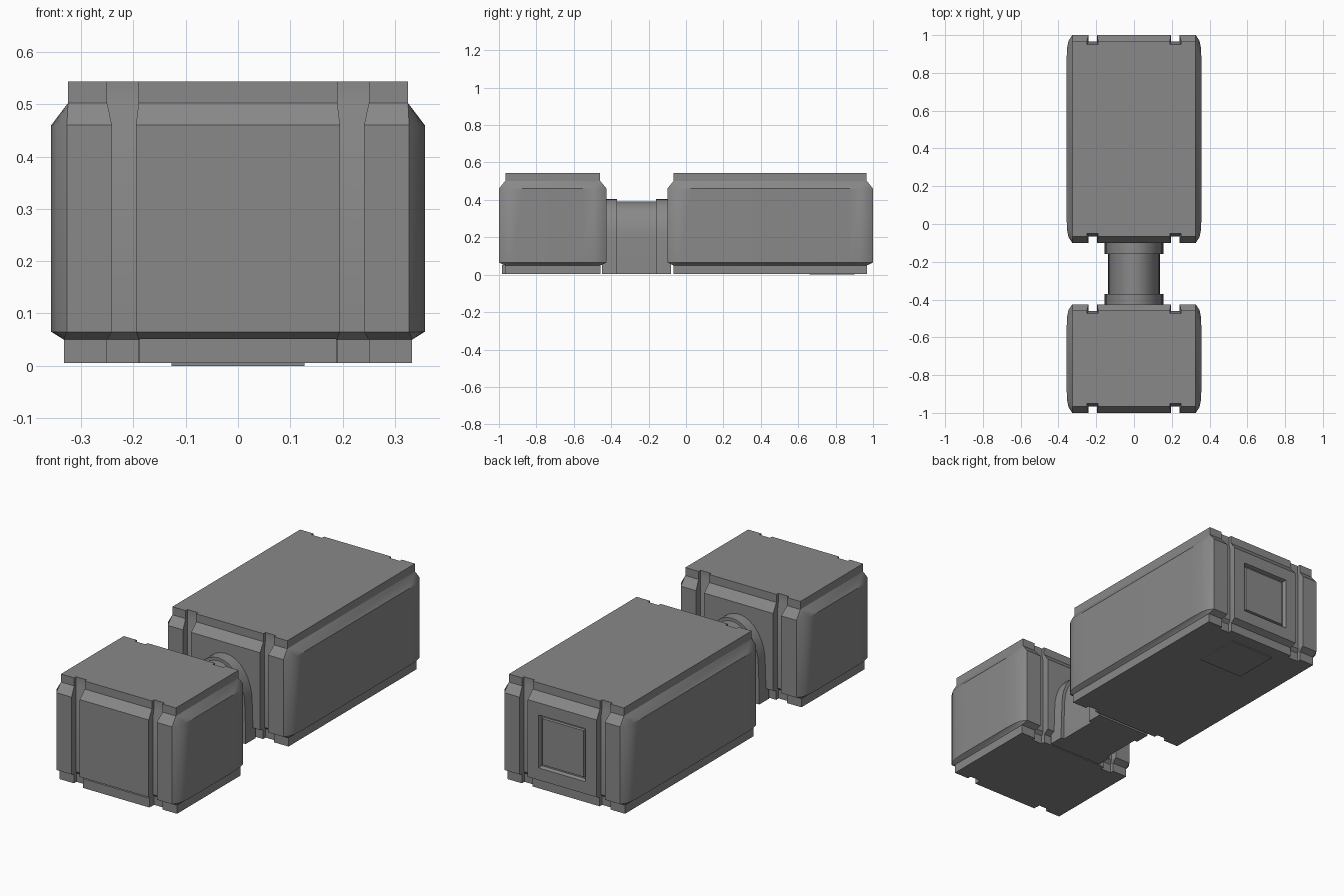
import bpy, bmesh, math

cube = bpy.data.objects.get("Cube")
if cube:
    bpy.data.objects.remove(cube, do_unlink=True)

# Single grey material
grey = bpy.data.materials.new("mid_grey")
grey.use_nodes = True
colour = (0.25, 0.25, 0.25, 1)
grey.diffuse_color = colour
grey.node_tree.nodes["Principled BSDF"].inputs["Base Color"].default_value = colour

HALF_W = 0.357
# Layers: height, side inset, end inset, groove floor inset, corner scale, groove inner x, outer x
LAYERS = [
    (0.005, 0.024, 0.032, 0.052, 0, 0.19, 0.25),
    (0.05, 0.024, 0.032, 0.052, 0, 0.19, 0.25),
    (0.065, 0, 0, 0.035, 1, 0.195, 0.241),
    (0.46, 0, 0, 0.035, 1, 0.195, 0.241),
    (0.502, 0.032, 0.034, 0.05, 0, 0.19, 0.25),
    (0.543, 0.032, 0.034, 0.05, 0, 0.19, 0.25),
]
# Rounded corner: offsets from the side and from the end
CORNER = [(0.0, 0.13), (0.003, 0.065), (0.01, 0.03), (0.03, 0.0)]


def finish(bm, name, angle=30):
    bmesh.ops.remove_doubles(bm, verts=bm.verts, dist=0.0001)
    bmesh.ops.recalc_face_normals(bm, faces=bm.faces)
    mesh = bpy.data.meshes.new(name)
    bm.to_mesh(mesh)
    bm.free()
    obj = bpy.data.objects.new(name, mesh)
    bpy.context.collection.objects.link(obj)
    mesh.materials.append(grey)
    bpy.ops.object.select_all(action="DESELECT")
    obj.select_set(True)
    bpy.context.view_layer.objects.active = obj
    bpy.ops.object.shade_smooth_by_angle(angle=math.radians(angle))
    return obj


def outline(layer, y0, y1):
    """Plan of a body at one height, with two grooves in each end."""
    z, side, end, floor, scale, gi, go = layer
    mid, half = (y0 + y1) / 2, (y1 - y0) / 2
    w, e = HALF_W - side, half - end
    quarter = [(w - a * scale, e - b * scale) for a, b in CORNER]
    quarter += [(go, e), (go, half - floor), (gi, half - floor), (gi, e)]
    back = quarter + [(-x, y) for x, y in reversed(quarter)]
    ring = back + [(-x, -y) for x, y in back]
    return [(x, y + mid, z) for x, y in ring]


def loft(rings):
    bm = bmesh.new()
    loops = [[bm.verts.new(p) for p in ring] for ring in rings]
    n = len(loops[0])
    for low, high in zip(loops, loops[1:]):
        for i in range(n):
            j = (i + 1) % n
            bm.faces.new((low[i], low[j], high[j], high[i]))
    bm.faces.new(loops[0][::-1])
    bm.faces.new(loops[-1])
    return bm


def body(name, y0, y1, window=False):
    bm = loft([outline(layer, y0, y1) for layer in LAYERS])
    bmesh.ops.recalc_face_normals(bm, faces=bm.faces)
    if window:
        # Recessed window with a raised inner pane on the back
        pane = [f for f in bm.faces if f.normal.y > 0.9
                and abs(f.calc_center_median().x) < 0.01
                and 0.2 < f.calc_center_median().z < 0.3]
        for thickness, depth in ((0.088, 0), (0.008, -0.018), (0.012, 0), (0.004, 0.01)):
            bmesh.ops.inset_individual(bm, faces=pane, thickness=thickness, depth=depth)
    return finish(bm, name)


def arch(name, width, top, y0, y1):
    """Solid arch running front to back between the bodies."""
    spring = 0.2
    shape = [(width, 0.005), (width, 0.06)]
    for i in range(17):
        a = math.pi * i / 16
        shape.append((width * 0.97 * math.cos(a), spring + (top - spring) * math.sin(a)))
    shape += [(-width, 0.06), (-width, 0.005)]
    return finish(loft([[(x, y, z) for x, z in shape] for y in (y0, y1)]), name)


def box(name, x, y0, y1, z0, z1):
    bm = bmesh.new()
    bmesh.ops.create_cube(bm, size=1)
    for v in bm.verts:
        v.co = (v.co.x * 2 * x, y1 if v.co.y > 0 else y0, z1 if v.co.z > 0 else z0)
    return finish(bm, name)


# Main bodies
body("rear_body", -0.1, 1.0, window=True)
body("front_body", -1.0, -0.425)

# Connecting tunnel with a collar at each end
arch("tunnel", 0.138, 0.39, -0.45, -0.08)
arch("front_collar", 0.155, 0.405, -0.45, -0.37)
arch("rear_collar", 0.155, 0.405, -0.16, -0.08)

# Front step and underside panel
box("front_step", 0.188, -0.985, -0.95, 0.005, 0.052)
box("bottom_panel", 0.127, 0.66, 0.9, 0.0, 0.007)
